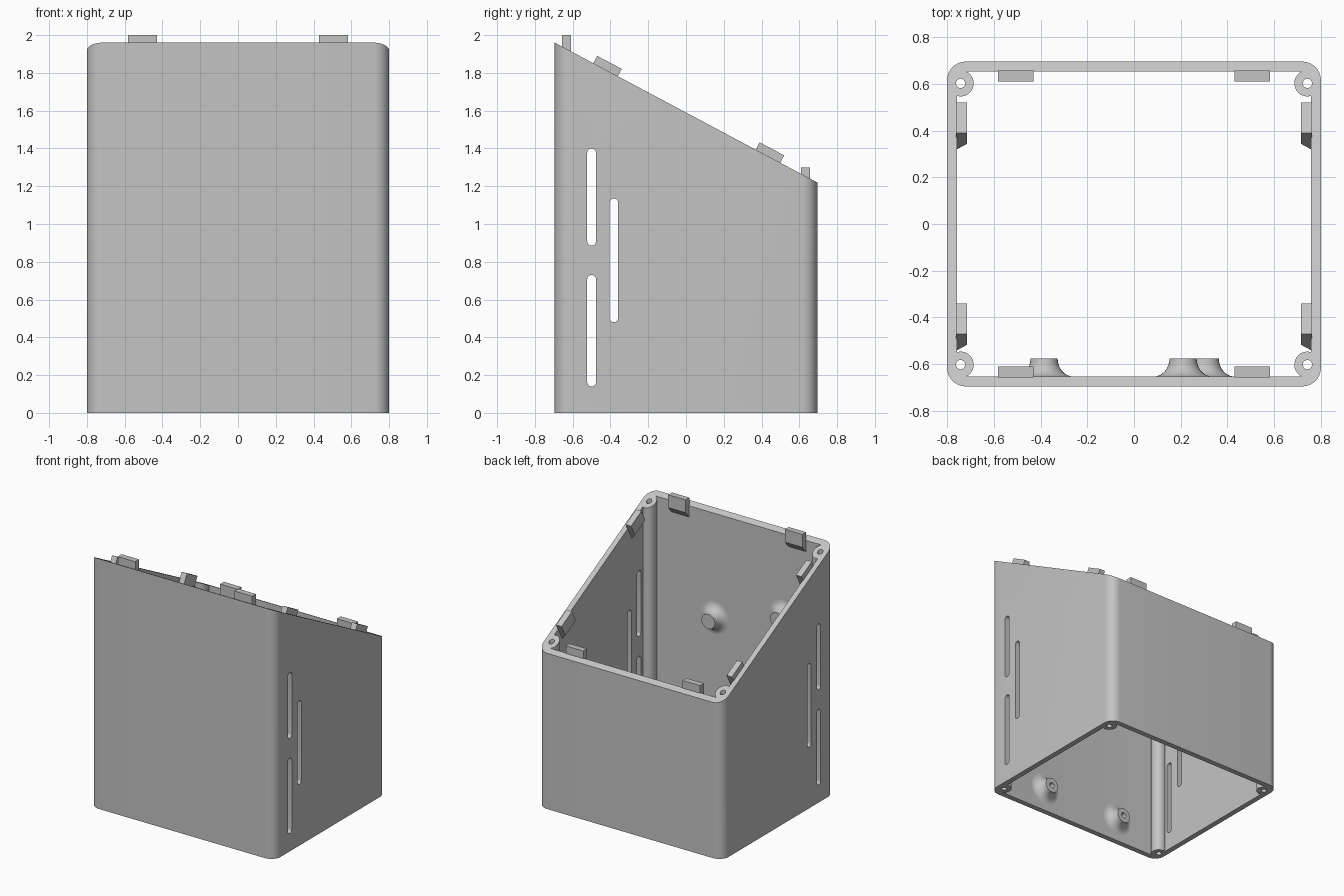
import bpy, bmesh, math
from mathutils import Vector

cube = bpy.data.objects.get("Cube")
if cube:
    bpy.data.objects.remove(cube, do_unlink=True)

grey = bpy.data.materials.new("plain grey")
grey.use_nodes = True
grey.diffuse_color = (0.55, 0.55, 0.55, 1)
grey.node_tree.nodes["Principled BSDF"].inputs["Base Color"].default_value = (0.55, 0.55, 0.55, 1)

HX, HY, WALL = 0.8, 0.695, 0.042
FRONT_Z, BACK_Z = 1.96, 1.22
SLOPE = (BACK_Z - FRONT_Z) / (2 * HY)
ALONG = Vector((0, 1, SLOPE)).normalized()      # down the sloped rim
NORMAL = Vector((0, -SLOPE, 1)).normalized()    # out of the sloped rim


def rim_z(y):
    return FRONT_Z + SLOPE * (y + HY)


def finish(name, bm):
    bmesh.ops.recalc_face_normals(bm, faces=bm.faces)
    mesh = bpy.data.meshes.new(name)
    bm.to_mesh(mesh)
    bm.free()
    obj = bpy.data.objects.new(name, mesh)
    bpy.context.collection.objects.link(obj)
    mesh.materials.append(grey)
    return obj


def prism(name, points, sweep):
    """Extrude a closed outline along a vector."""
    bm = bmesh.new()
    face = bm.faces.new([bm.verts.new(p) for p in points])
    moved = bmesh.ops.extrude_face_region(bm, geom=[face])["geom"]
    bmesh.ops.translate(bm, vec=sweep, verts=[v for v in moved if isinstance(v, bmesh.types.BMVert)])
    return finish(name, bm)


def rounded(hx, hy, r, steps=10):
    """Rounded rectangle outline."""
    pts = []
    for k, (sx, sy) in enumerate([(1, 1), (-1, 1), (-1, -1), (1, -1)]):
        for i in range(steps + 1):
            a = math.pi / 2 * (k + i / steps)
            pts.append((sx * (hx - r) + r * math.cos(a), sy * (hy - r) + r * math.sin(a)))
    return pts


def circle(cx, cy, r, n=32):
    return [(cx + r * math.cos(math.tau * i / n), cy + r * math.sin(math.tau * i / n)) for i in range(n)]


def upright(name, outline, z0, z1):
    return prism(name, [(x, y, z0) for x, y in outline], Vector((0, 0, z1 - z0)))


def combine(obj, tool, operation):
    mod = obj.modifiers.new(operation.lower(), "BOOLEAN")
    mod.operation, mod.object, mod.solver = operation, tool, "EXACT"
    bpy.context.view_layer.objects.active = obj
    bpy.ops.object.modifier_apply(modifier=mod.name)
    bpy.data.objects.remove(tool, do_unlink=True)


def smooth(obj):
    bpy.ops.object.select_all(action="DESELECT")
    obj.select_set(True)
    bpy.context.view_layer.objects.active = obj
    bpy.ops.object.shade_smooth_by_angle(angle=math.radians(30))


# Open tube with rounded corners
shell = upright("shell", rounded(HX, HY, 0.08), 0, 2.2)
combine(shell, upright("inside", rounded(HX - WALL, HY - WALL, 0.04), -0.2, 2.4), "DIFFERENCE")

# Screw posts with through holes in the corners
corners = [(sx * 0.742, sy * 0.602) for sx in (1, -1) for sy in (1, -1)]
for x, y in corners:
    combine(shell, upright("post", circle(x, y, 0.056), 0, 2.2), "UNION")
for x, y in corners:
    combine(shell, upright("hole", circle(x, y, 0.02, 20), -0.2, 2.4), "DIFFERENCE")

# Vent slots through both side walls
for y, low, high in [(-0.5, 0.14, 0.73), (-0.5, 0.885, 1.4), (-0.382, 0.48, 1.135)]:
    slot = rounded(0.023, (high - low) / 2, 0.0228, 6)
    middle = (low + high) / 2
    combine(shell, prism("slot", [(-1, y + u, middle + v) for u, v in slot], Vector((2, 0, 0))), "DIFFERENCE")

# Sloped top
wedge = [(-1, y, z) for y, z in [(-1, rim_z(-1)), (1, rim_z(1)), (1, 3), (-1, 3)]]
combine(shell, prism("wedge", wedge, Vector((2, 0, 0))), "DIFFERENCE")
smooth(shell)


# Lid clips with a slanted lower end
def clip(name, top, inward, up, sweep):
    top, inward = Vector(top), Vector(inward)
    outline = [top - inward * 0.004, top + inward * 0.043,
               top + inward * 0.043 - up * 0.1, top - up * 0.15, top - inward * 0.004 - up * 0.15]
    prism(name, outline, sweep)


for side, s in (("left", 1), ("right", -1)):
    for place, y in (("front", -0.47), ("back", 0.39)):
        clip(f"{side}_{place}_side_clip", (s * (HX - WALL), y, rim_z(y) + 0.05),
             (-s, 0, 0), NORMAL, ALONG * 0.147)
    for place, f, z in (("front", -1, 2.0), ("back", 1, 1.3)):
        clip(f"{side}_{place}_wall_clip", (s * 0.43, f * (HY - WALL), z),
             (0, -f, 0), Vector((0, 0, 1)), Vector((s * 0.152, 0, 0)))


# Flared standoffs on the inside of the front wall
def standoff(name, x, z, drilled):
    base, tip, n = -HY + WALL, -0.575, 32
    depth = tip - base
    profile = [(0.126, base - 0.004)]
    for i in range(9):
        a = math.pi / 2 * i / 8
        profile.append((0.126 - 0.068 * math.sin(a), tip - depth * math.cos(a)))
    if drilled:
        profile += [(0.022, tip), (0.022, base)]
    bm = bmesh.new()
    rings = [[bm.verts.new((x + u, y, z + v)) for u, v in circle(0, 0, r, n)] for r, y in profile]
    for a, b in zip(rings, rings[1:]):
        for i in range(n):
            j = (i + 1) % n
            bm.faces.new((a[i], a[j], b[j], b[i]))
    bm.faces.new(rings[0])
    bm.faces.new(rings[-1])
    smooth(finish(name, bm))


# The flare curve leaves the wall tangentially
standoff("lower_right_standoff", -0.385, 0.18, True)
standoff("lower_left_standoff", 0.305, 0.18, True)
standoff("upper_right_standoff", -0.385, 1.29, False)
standoff("upper_left_standoff", 0.21, 1.12, False)
